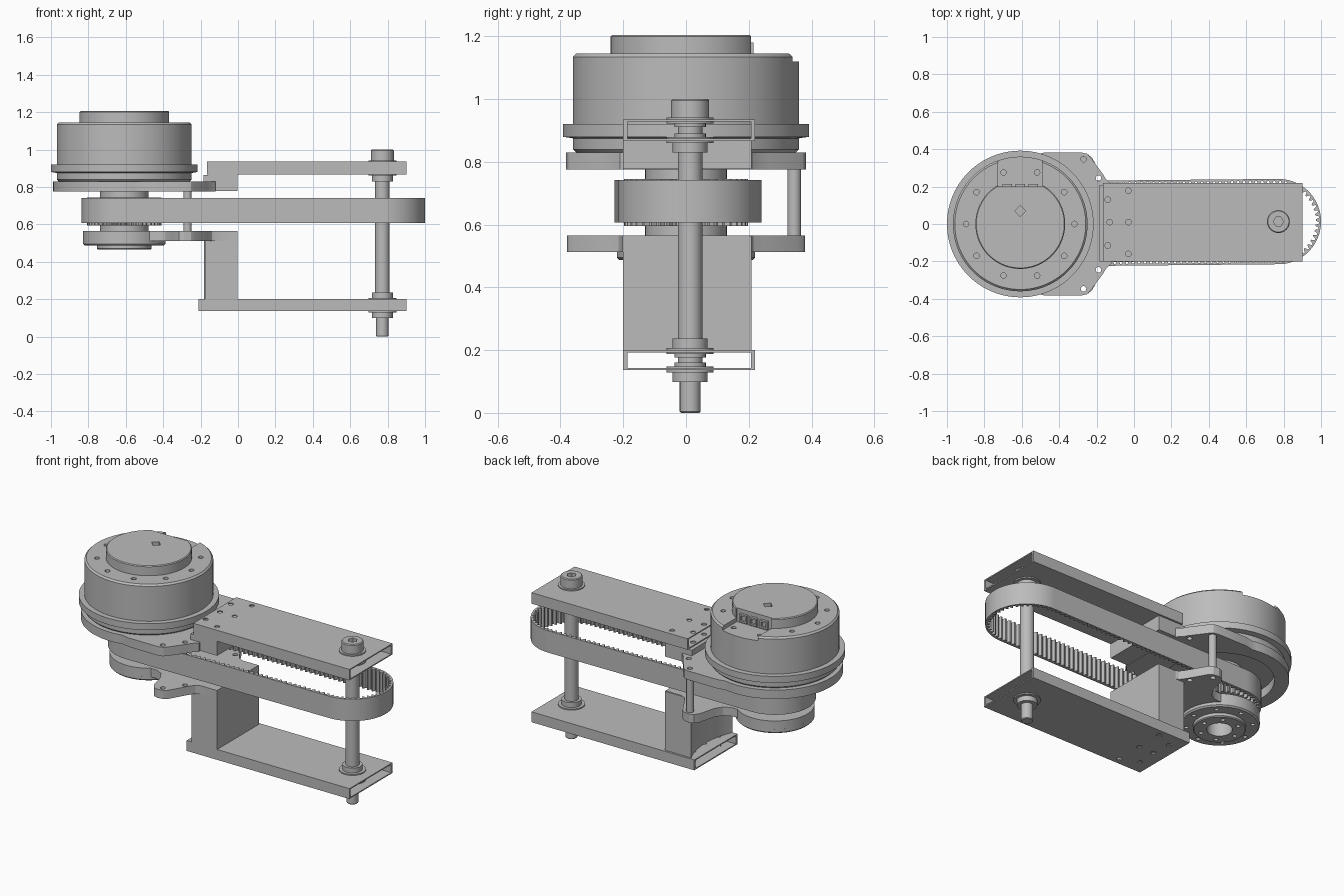
import bpy, bmesh, math
from mathutils import Vector

if "Cube" in bpy.data.objects:
    bpy.data.objects.remove(bpy.data.objects["Cube"])

metal = bpy.data.materials.new("plain grey")
metal.use_nodes = True
grey = (0.5, 0.5, 0.5, 1)
metal.diffuse_color = grey
metal.node_tree.nodes["Principled BSDF"].inputs["Base Color"].default_value = grey

parts = []
MX = -0.608              # motor axis
SX, SY = 0.772, 0.013    # idler shaft axis


def finish(name, bm):
    bmesh.ops.remove_doubles(bm, verts=bm.verts, dist=1e-5)
    bmesh.ops.recalc_face_normals(bm, faces=bm.faces)
    mesh = bpy.data.meshes.new(name)
    bm.to_mesh(mesh)
    bm.free()
    mesh.materials.append(metal)
    obj = bpy.data.objects.new(name, mesh)
    bpy.context.collection.objects.link(obj)
    parts.append(obj)
    return obj


def add_prism(bm, pts, z0, z1):
    low = [bm.verts.new((x, y, z0)) for x, y in pts]
    high = [bm.verts.new((x, y, z1)) for x, y in pts]
    bm.faces.new(low[::-1])
    bm.faces.new(high)
    for i in range(len(pts)):
        j = (i + 1) % len(pts)
        bm.faces.new((low[i], low[j], high[j], high[i]))


def prism(name, pts, z0, z1):
    bm = bmesh.new()
    add_prism(bm, pts, z0, z1)
    return finish(name, bm)


def box(name, x0, x1, y0, y1, z0, z1):
    return prism(name, [(x0, y0), (x1, y0), (x1, y1), (x0, y1)], z0, z1)


def circle(x, y, r, n=16):
    return [(x + r * math.cos(2 * math.pi * i / n), y + r * math.sin(2 * math.pi * i / n))
            for i in range(n)]


def lathe(name, x, y, profile, closed=False, n=72):
    bm = bmesh.new()
    rings = [[bm.verts.new((px, py, z)) for px, py in circle(x, y, max(r, 1e-4), n)]
             for r, z in profile]
    pairs = list(zip(rings, rings[1:]))
    if closed:
        pairs.append((rings[-1], rings[0]))
    else:
        bm.faces.new(rings[0])
        bm.faces.new(rings[-1])
    for a, b in pairs:
        for i in range(n):
            j = (i + 1) % n
            bm.faces.new((a[i], a[j], b[j], b[i]))
    return finish(name, bm)


def cut(obj, cutter):
    mod = obj.modifiers.new("cut", "BOOLEAN")
    mod.object, mod.operation, mod.solver = cutter, "DIFFERENCE", "EXACT"
    graph = bpy.context.evaluated_depsgraph_get()
    mesh = bpy.data.meshes.new_from_object(obj.evaluated_get(graph))
    obj.modifiers.clear()
    obj.data = mesh
    parts.remove(cutter)
    bpy.data.objects.remove(cutter)


def drill(obj, holes, r, z0, z1, n=16):
    bm = bmesh.new()
    for x, y in holes:
        add_prism(bm, circle(x, y, r, n), z0, z1)
    cut(obj, finish("drill", bm))


def mirrored(half):
    return half + [(x, -y) for x, y in reversed(half) if abs(y) > 1e-4]


def arc(r, a0, a1, n=24):
    angles = [math.radians(a0 + (a1 - a0) * i / n) for i in range(n + 1)]
    return [(MX + r * math.cos(a), r * math.sin(a)) for a in angles]


# Motor housing with flange, raised cap, bolt circle and connector recess
motor = lathe("motor_housing", MX, 0, [
    (0, 0.83), (0.35, 0.83), (0.36, 0.84), (0.36, 0.875), (0.392, 0.88), (0.392, 0.92),
    (0.36, 0.92), (0.36, 1.135), (0.35, 1.145), (0.24, 1.145), (0.24, 1.2),
    (0.235, 1.205), (0, 1.205)], n=96)
cut(motor, box("recess", MX - 0.12, MX + 0.12, 0.2, 0.5, 1.12, 1.3))
drill(motor, circle(MX, 0, 0.29, 10), 0.015, 1.1, 1.3)
drill(motor, [(MX, 0.07)], 0.03, 1.18, 1.3, 4)
for i, dx in enumerate((-0.07, 0, 0.07)):
    socket = box(f"connector_{i}", MX + dx - 0.025, MX + dx + 0.025, 0.19, 0.215, 1.13, 1.18)
    cut(socket, box("slot", MX + dx - 0.016, MX + dx + 0.016, 0.202, 0.3, 1.14, 1.17))

# Upper motor plate
upper = prism("upper_plate", mirrored(arc(0.38, 180, 78) + [
    (-0.48, 0.382), (-0.28, 0.382), (-0.25, 0.375), (-0.235, 0.36), (-0.165, 0.265),
    (-0.15, 0.24), (-0.12, 0.21)]), 0.775, 0.83)
tabs = [(-0.27, 0.347), (-0.19, 0.245), (-0.19, -0.245), (-0.27, -0.347)]
drill(upper, tabs, 0.015, 0.7, 0.9)
drill(upper, [(MX, 0)], 0.3, 0.7, 0.9, 64)

# Lower bearing plate
lower = prism("lower_plate", mirrored(arc(0.22, 180, 52) + [
    (-0.43, 0.175), (-0.39, 0.195), (-0.36, 0.24), (-0.335, 0.34), (-0.315, 0.37),
    (-0.285, 0.38), (-0.25, 0.375), (-0.225, 0.355), (-0.165, 0.25), (-0.14, 0.215),
    (-0.11, 0.203), (-0.002, 0.203)]), 0.512, 0.565)
drill(lower, tabs, 0.015, 0.4, 0.7)
drill(lower, [(MX, 0)], 0.13, 0.4, 0.7, 64)

# Bearing under the lower plate, and the pulley hub
bearing = lathe("bearing_flange", MX, 0, [
    (0.07, 0.56), (0.07, 0.465), (0.14, 0.465), (0.145, 0.47), (0.145, 0.487),
    (0.212, 0.487), (0.22, 0.495), (0.22, 0.514), (0.135, 0.514), (0.135, 0.56)], True)
drill(bearing, circle(MX, 0, 0.182, 8), 0.012, 0.4, 0.505)
drill(bearing, circle(MX, 0, 0.108, 6), 0.012, 0.4, 0.485)
lathe("pulley_hub", MX, 0, [(0.07, 0.56), (0.13, 0.56), (0.13, 0.83), (0.07, 0.83)], True)

# Toothed drive pulley
teeth = 40
pulley_outline = []
for i in range(teeth * 4):
    a = 2 * math.pi * i / (teeth * 4)
    r = 0.198 if i % 4 < 2 else 0.18
    pulley_outline.append((MX + r * math.cos(a), r * math.sin(a)))
prism("drive_pulley", pulley_outline, 0.595, 0.745)

# Toothed belt looped round the pulley and the idler shaft
BELT_R = 0.228
start, end = Vector((MX, 0)), Vector((SX, SY))
span = (end - start).length
along = (end - start).normalized()
side = Vector((-along.y, along.x))
turn = math.pi * BELT_R


def belt_point(s):
    """Centre line point and outward normal at distance s."""
    if s < span:
        return start + along * s - side * BELT_R, -side
    s -= span
    if s < turn:
        a = s / BELT_R
        n = -side * math.cos(a) + along * math.sin(a)
        return end + n * BELT_R, n
    s -= turn
    if s < span:
        return end - along * s + side * BELT_R, side
    a = (s - span) / BELT_R
    n = side * math.cos(a) - along * math.sin(a)
    return start + n * BELT_R, n


bm = bmesh.new()
count = 130 * 4
loops = []
for i in range(count):
    p, n = belt_point((2 * span + 2 * turn) * i / count)
    q = p - n * (0.028 if i % 4 < 2 else 0.01)
    loops.append([bm.verts.new((v.x, v.y, z)) for v, z in
                  ((p, 0.607), (p, 0.742), (q, 0.742), (q, 0.607))])
for i in range(count):
    a, b = loops[i], loops[(i + 1) % count]
    for k in range(4):
        m = (k + 1) % 4
        bm.faces.new((a[k], b[k], b[m], a[m]))
finish("toothed_belt", bm)

# Hollow rectangular arms
bolt_holes = [(x, y) for x, y in ((-0.14, 0.13), (-0.03, 0.178), (-0.13, 0.01),
                                  (-0.03, 0.01), (-0.14, -0.115), (-0.03, -0.16))]
for name, x0, z0, z1 in (("upper_arm", -0.165, 0.867, 0.935), ("lower_arm", -0.21, 0.136, 0.2)):
    arm = box(name, x0, 0.9, -0.2, 0.22, z0, z1)
    cut(arm, box("hollow", x0 - 1, 2, -0.187, 0.207, z0 + 0.007, z1 - 0.007))
    drill(arm, bolt_holes, 0.015, z0 - 0.1, z1 + 0.1)

# Mounting blocks joining plates and arms, hollowed round the motor axis
box("upper_block", -0.16, -0.002, -0.2, 0.208, 0.778, 0.867)
box("upper_ledge", -0.185, -0.13, -0.2, 0.208, 0.83, 0.865)
column = box("lower_column", -0.25, -0.002, -0.2, 0.208, 0.2, 0.563)
drill(column, [(MX, 0)], 0.475, 0.1, 0.53, 128)
cut(column, box("trim", -0.4, -0.185, -0.5, 0.5, 0.1, 0.7))

# Standoff between the plates
lathe("standoff", -0.27, 0.345, [(0, 0.56), (0.022, 0.56), (0.022, 0.78), (0, 0.78)], n=24)

# Idler shaft with stepped lower end and socket head
shaft = lathe("idler_shaft", SX, SY, [
    (0, 0), (0.029, 0), (0.033, 0.004), (0.033, 0.105), (0.039, 0.105), (0.039, 0.935),
    (0.061, 0.935), (0.061, 0.995), (0.056, 1.0), (0, 1.0)], n=40)
drill(shaft, [(SX, SY)], 0.027, 0.96, 1.1, 6)

# Flanged bearings on both arms
for name, z0, z1 in (("lower", 0.136, 0.2), ("upper", 0.867, 0.935)):
    for label, face, d in (("bottom", z0, -1), ("top", z1, 1)):
        reach = 0.007 if (name, label) == ("upper", "top") else 0.037
        lathe(f"{name}_arm_{label}_bearing", SX, SY, [
            (0, face - d * 0.024), (0.05, face - d * 0.024), (0.05, face - d * 0.012),
            (0.075, face - d * 0.012), (0.075, face + d * 0.007),
            (0.056, face + d * 0.007), (0.056, face + d * reach), (0, face + d * reach)], n=40)

# Smooth round walls, keep hard edges
bpy.ops.object.select_all(action="DESELECT")
for obj in parts:
    obj.select_set(True)
bpy.context.view_layer.objects.active = parts[0]
bpy.ops.object.shade_smooth_by_angle(angle=math.radians(25))
